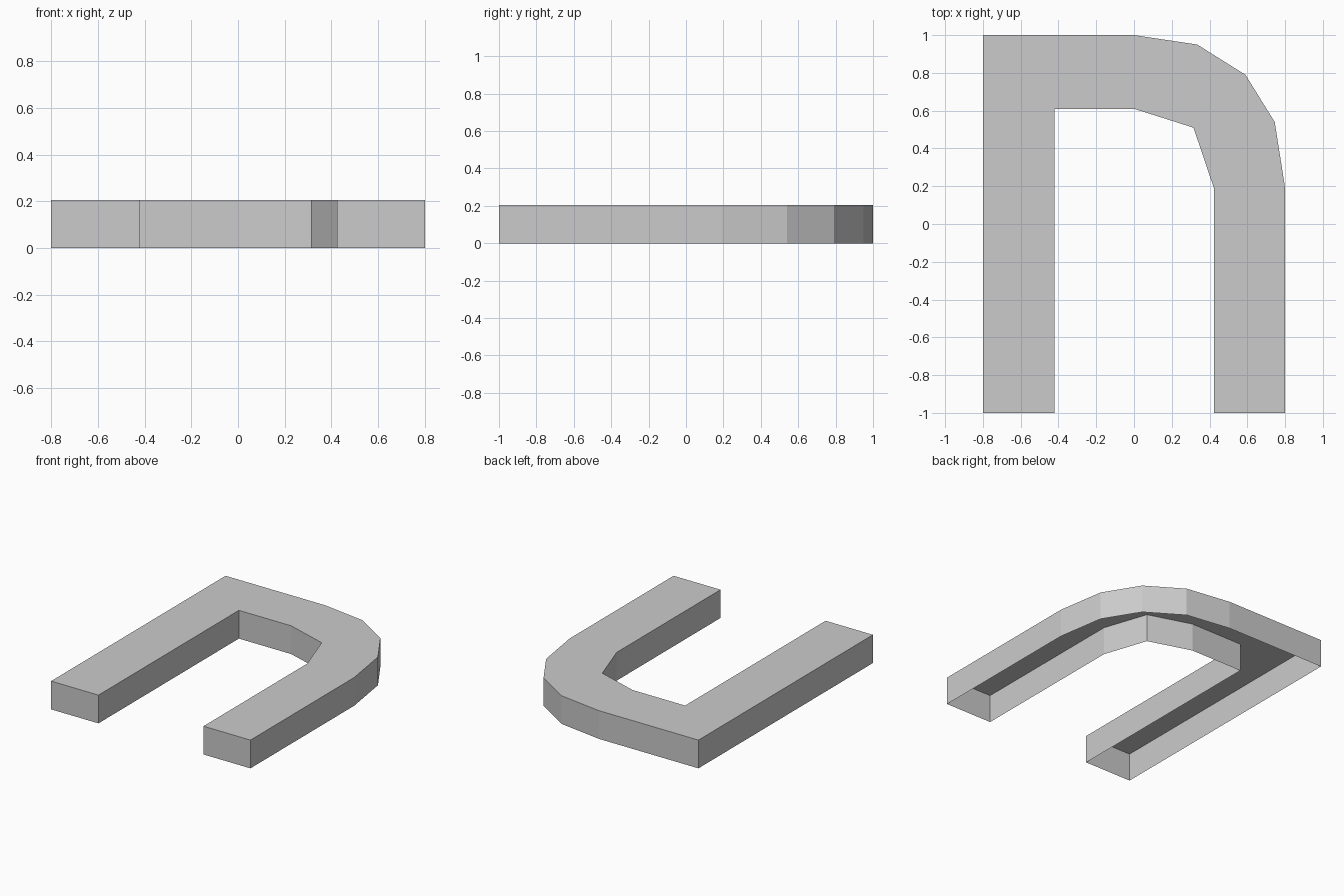
import bpy
import bmesh

HEIGHT = 0.205

cube = bpy.data.objects.get("Cube")
if cube:
    bpy.data.objects.remove(cube, do_unlink=True)

# Plain grey material
grey = bpy.data.materials.new("plain_grey")
grey.use_nodes = True
colour = (0.6, 0.6, 0.6, 1)
grey.diffuse_color = colour
grey.node_tree.nodes["Principled BSDF"].inputs["Base Color"].default_value = colour

# Outline, counter-clockwise: outer side with faceted corner, then inner side
outer = [(-0.8, -1), (-0.42, -1), (-0.42, 0.61)]
inner_bend = [(0, 0.61), (0.315, 0.51), (0.423, 0.19)]
right_leg = [(0.423, -1), (0.8, -1), (0.8, 0.19)]
outer_bend = [(0.745, 0.54), (0.59, 0.79), (0.335, 0.95), (0, 1), (-0.8, 1)]
outline = outer + inner_bend + right_leg + outer_bend

# Top face with walls dropping to the ground; the underside stays open
bm = bmesh.new()
top = [bm.verts.new((x, y, HEIGHT)) for x, y in outline]
base = [bm.verts.new((x, y, 0)) for x, y in outline]
bm.faces.new(top)
for i in range(len(outline)):
    j = (i + 1) % len(outline)
    bm.faces.new((base[i], base[j], top[j], top[i]))

mesh = bpy.data.meshes.new("arch_shell")
bm.to_mesh(mesh)
bm.free()
mesh.materials.append(grey)
shell = bpy.data.objects.new("arch_shell", mesh)
bpy.context.collection.objects.link(shell)
